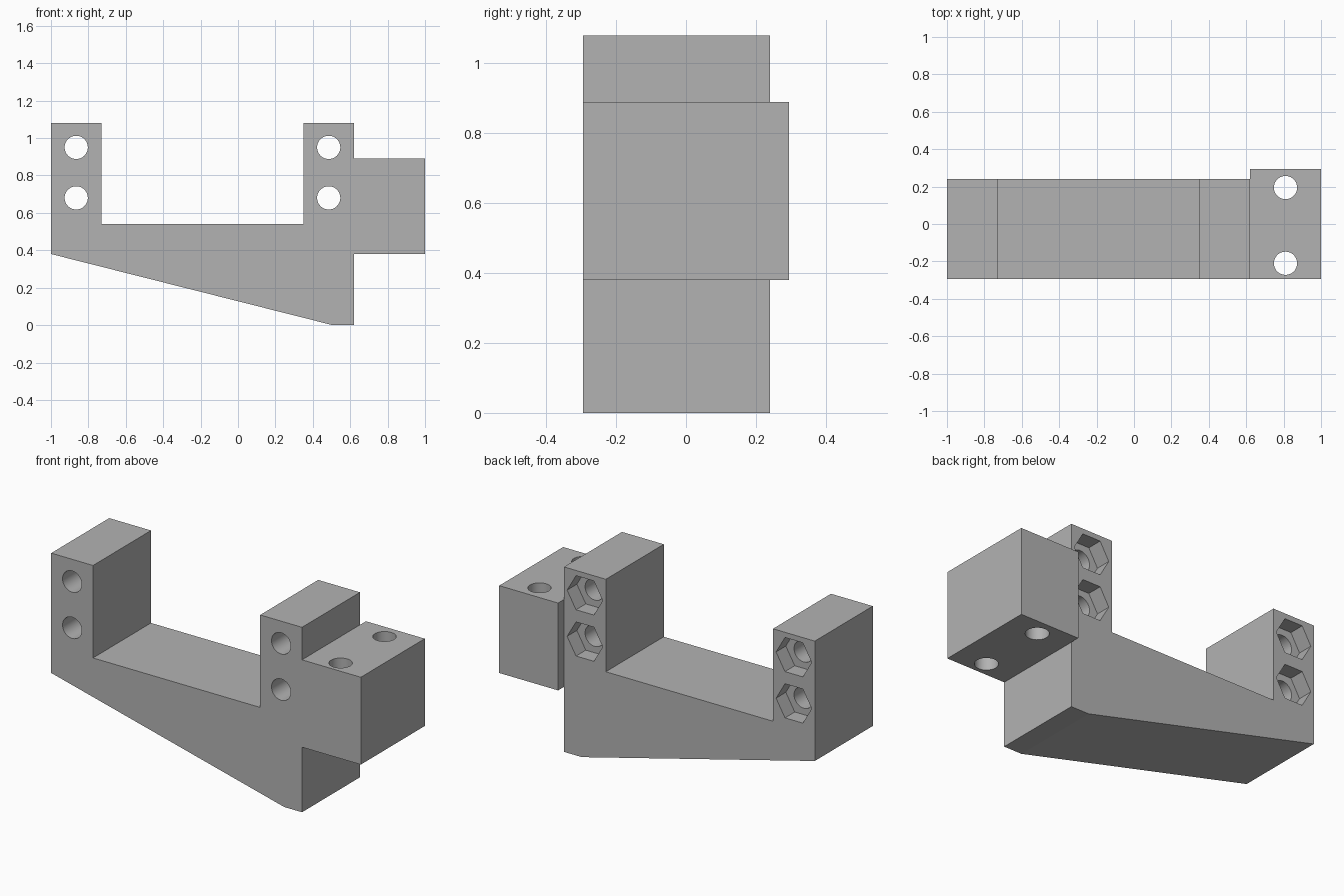
import bpy
import bmesh
from math import pi, radians
from mathutils import Matrix, Vector

cube = bpy.data.objects.get("Cube")
if cube:
    bpy.data.objects.remove(cube, do_unlink=True)

FRONT, BACK = -0.295, 0.24
HEX_DEPTH = 0.09

grey = bpy.data.materials.new("plain grey")
grey.use_nodes = True
colour = (0.45, 0.45, 0.45, 1)
grey.diffuse_color = colour
grey.node_tree.nodes["Principled BSDF"].inputs["Base Color"].default_value = colour


def add_object(name, bm):
    bmesh.ops.recalc_face_normals(bm, faces=bm.faces)
    mesh = bpy.data.meshes.new(name)
    bm.to_mesh(mesh)
    bm.free()
    mesh.materials.append(grey)
    obj = bpy.data.objects.new(name, mesh)
    bpy.context.collection.objects.link(obj)
    return obj


def extrude_profile(name, points, y0, y1):
    bm = bmesh.new()
    face = bm.faces.new([bm.verts.new((x, y0, z)) for x, z in points])
    new = bmesh.ops.extrude_face_region(bm, geom=[face])["geom"]
    verts = [v for v in new if isinstance(v, bmesh.types.BMVert)]
    bmesh.ops.translate(bm, verts=verts, vec=(0, y1 - y0, 0))
    return add_object(name, bm)


def prism(name, centre, radius, length, sides, axis):
    """Cylinder or hexagon cutter along Y or Z, with a corner on the X axis."""
    bm = bmesh.new()
    bmesh.ops.create_cone(bm, cap_ends=True, segments=sides, radius1=radius,
                          radius2=radius, depth=length)
    # Put a corner exactly on X whatever the primitive's start angle
    v = bm.verts[:][0].co
    turn = Vector((1, 0)).angle_signed(Vector((v.x, v.y)))
    bmesh.ops.rotate(bm, verts=bm.verts, matrix=Matrix.Rotation(turn, 3, "Z"))
    if axis == "Y":
        bmesh.ops.rotate(bm, verts=bm.verts, matrix=Matrix.Rotation(pi / 2, 3, "X"))
    bmesh.ops.translate(bm, verts=bm.verts, vec=centre)
    return add_object(name, bm)


def combine(target, other, operation):
    mod = target.modifiers.new(operation.lower(), "BOOLEAN")
    mod.operation = operation
    mod.solver = "EXACT"
    mod.object = other
    bpy.context.view_layer.objects.active = target
    bpy.ops.object.modifier_apply(modifier=mod.name)
    bpy.data.objects.remove(other, do_unlink=True)


# U-shaped bracket with a sloping underside
bracket = extrude_profile("bracket", [
    (-1, 0.38), (0.505, 0), (0.62, 0), (0.62, 1.08), (0.35, 1.08),
    (0.35, 0.54), (-0.73, 0.54), (-0.73, 1.08), (-1, 1.08)], FRONT, BACK)

# Mounting block on the side
block = extrude_profile("mounting_block", [
    (0.62, 0.38), (1, 0.38), (1, 0.89), (0.62, 0.89)], FRONT, 0.295)
combine(bracket, block, "UNION")

# Bolt holes through both posts, with hexagonal nut pockets at the back
for x in (-0.865, 0.485):
    for z in (0.68, 0.95):
        combine(bracket, prism("bolt_cutter", (x, 0, z), 0.062, 1, 48, "Y"),
                "DIFFERENCE")
        combine(bracket, prism("nut_cutter", (x, BACK, z), 0.115,
                               2 * HEX_DEPTH, 6, "Y"), "DIFFERENCE")

# Vertical holes through the mounting block
for y in (-0.21, 0.195):
    combine(bracket, prism("block_hole_cutter", (0.81, y, 0.64), 0.062, 1, 48, "Z"),
            "DIFFERENCE")

# Smooth hole walls, crisp edges elsewhere
bpy.ops.object.select_all(action="DESELECT")
bracket.select_set(True)
bpy.context.view_layer.objects.active = bracket
bpy.ops.object.shade_smooth_by_angle(angle=radians(12))
